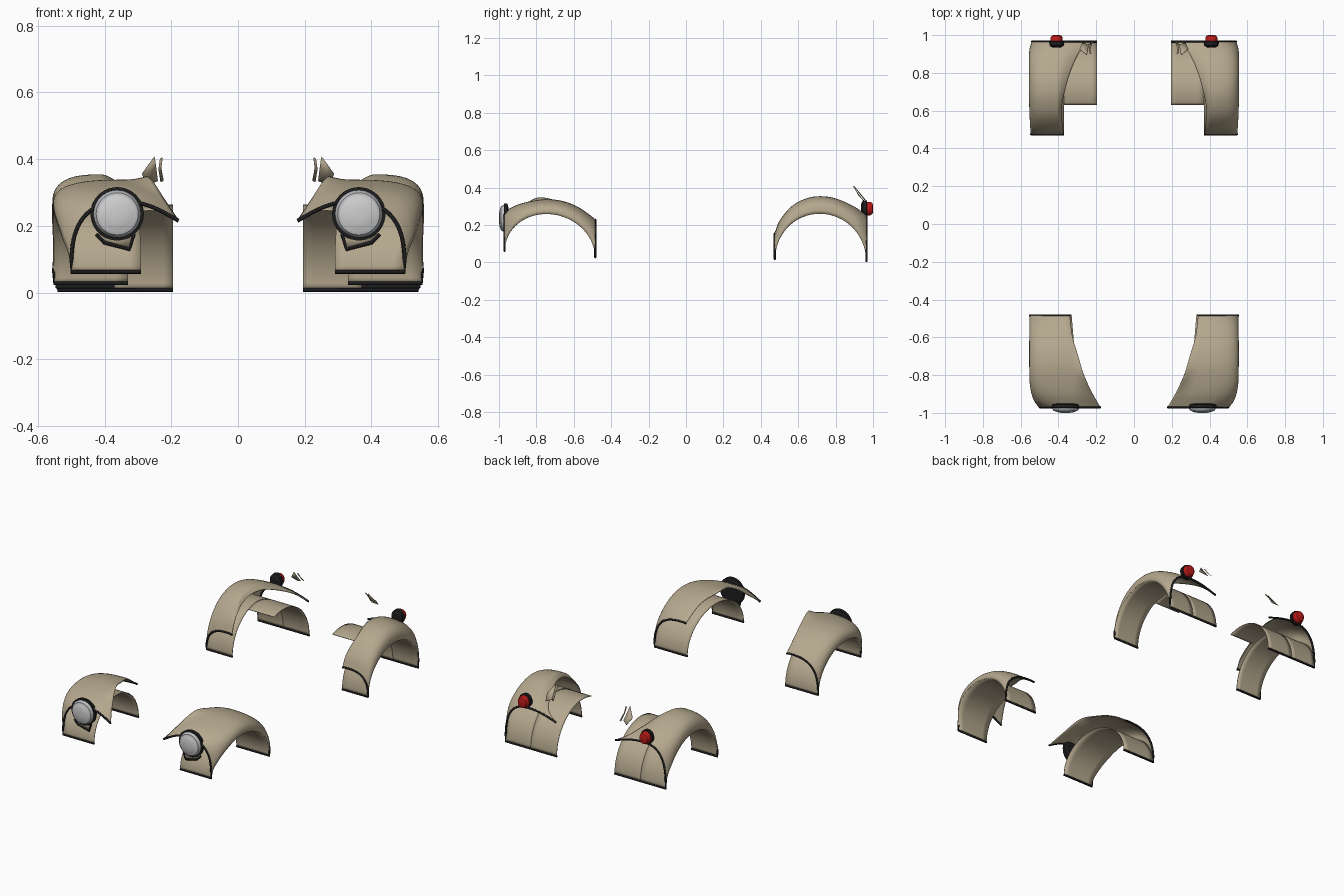
import bpy, math
from mathutils import Vector

if "Cube" in bpy.data.objects:
    bpy.data.objects.remove(bpy.data.objects["Cube"])


def material(name, rgb):
    m = bpy.data.materials.new(name)
    m.diffuse_color = (*rgb, 1)
    m.use_nodes = True
    m.node_tree.nodes["Principled BSDF"].inputs["Base Color"].default_value = m.diffuse_color
    return m


BEIGE = material("beige paint", (0.46, 0.39, 0.27))
BLACK = material("black rubber", (0.012, 0.012, 0.013))
CHROME = material("lamp rim grey", (0.50, 0.51, 0.53))
LENS = material("lens grey", (0.62, 0.62, 0.62))
RED = material("red lens", (0.50, 0.01, 0.01))


def interp(table, y):
    """Smooth interpolation through (y, value) pairs."""
    n = len(table)
    y = min(max(y, table[0][0]), table[-1][0])
    i = next((k for k in range(n - 1) if y <= table[k + 1][0]), n - 2)
    def slope(k):
        a, b = table[max(k - 1, 0)], table[min(k + 1, n - 1)]
        return (b[1] - a[1]) / (b[0] - a[0])
    (y0, v0), (y1, v1) = table[i], table[i + 1]
    h = y1 - y0
    t = (y - y0) / h
    return ((2*t**3 - 3*t*t + 1) * v0 + (t**3 - 2*t*t + t) * h * slope(i)
            + (3*t*t - 2*t**3) * v1 + (t**3 - t*t) * h * slope(i + 1))


def make(name, verts, faces, mats, thick=0.0, indices=None, angle=40):
    """Mesh object, mirrored to the other side of the model."""
    me = bpy.data.meshes.new(name)
    me.from_pydata([tuple(v) for v in verts], [], faces)
    for m in mats:
        me.materials.append(m)
    if indices:
        me.polygons.foreach_set("material_index", indices)
    ob = bpy.data.objects.new(name, me)
    bpy.context.collection.objects.link(ob)
    bpy.ops.object.select_all(action='DESELECT')
    bpy.context.view_layer.objects.active = ob
    ob.select_set(True)
    bpy.ops.object.shade_smooth_by_angle(angle=math.radians(angle))
    if thick:
        s = ob.modifiers.new("thickness", 'SOLIDIFY')
        s.thickness, s.offset = thick, 0
    ob.modifiers.new("mirror", 'MIRROR')
    return ob


def sheet(name, rows):
    n = len(rows[0])
    faces = [(i*n + j, i*n + j + 1, (i+1)*n + j + 1, (i+1)*n + j)
             for i in range(len(rows) - 1) for j in range(n - 1)]
    return make(name, [p for r in rows for p in r], faces, [BEIGE], 0.004)


def bead(name, pts, r=0.006, closed=False):
    """Round black edging along a path lying in an xz plane."""
    pts = [Vector(p) for p in pts]
    n, k, verts = len(pts), 8, []
    for i, p in enumerate(pts):
        a = pts[(i - 1) % n] if closed or i else p
        b = pts[(i + 1) % n] if closed or i < n - 1 else p
        side = (b - a).normalized().cross(Vector((0, 1, 0)))
        for j in range(k):
            t = 2 * math.pi * j / k
            verts.append(p + side * r * math.cos(t) + Vector((0, r * math.sin(t), 0)))
    faces = [(i*k + j, i*k + (j+1) % k, ((i+1) % n)*k + (j+1) % k, ((i+1) % n)*k + j)
             for i in range(n if closed else n - 1) for j in range(k)]
    if not closed:
        faces += [tuple(range(k)), tuple(range((n-1)*k, n*k))]
    return make(name, verts, faces, [BLACK], angle=60)


def lamp(name, cx, cz, profile, mats, sx=1.0, sz=1.0, k=40):
    """Turned lamp about the y axis; profile rows are (y, radius, material)."""
    verts, faces, idx = [], [], []
    for y, r, _ in profile:
        for j in range(k):
            t = 2 * math.pi * j / k
            verts.append((cx + sx*r*math.cos(t), y, cz + sz*r*math.sin(t)))
    for i in range(len(profile) - 1):
        for j in range(k):
            faces.append((i*k + j, i*k + (j+1) % k, (i+1)*k + (j+1) % k, (i+1)*k + j))
            idx.append(profile[i + 1][2])
    last = len(profile) - 1
    faces += [tuple(range(k)), tuple(range(last*k, last*k + k))]
    idx += [profile[0][2], profile[last][2]]
    return make(name, verts, faces, mats, indices=idx, angle=35)


def fender(name, y0, y1, z0, z1, peak, top, outer, inner_x, inner_z, x_top):
    c, a = (y0 + y1) / 2, (y1 - y0) / 2

    def arch(y):
        u = max(-1, min(1, (y - c) / a))
        base = z0 + (z1 - z0) * (u + 1) / 2
        return base + (peak - (z0 + z1) / 2) * math.sqrt(1 - u*u)

    def section(y):
        xi, zi, zt, xo, za = (interp(inner_x, y), interp(inner_z, y),
                              interp(top, y), interp(outer, y), arch(y))
        xt = max(interp(x_top, y), xi + 0.02)
        pts = []
        for j in range(8):
            t = j / 8
            pts.append((xi + (xt - xi)*t, y, zi + (zt - zi)*math.sin(t*math.pi/2)))
        for j in range(17):
            t = j / 16 * math.pi / 2
            pts.append((xt + (xo - xt) * math.sin(t)**0.72, y,
                        za + (zt - za) * max(math.cos(t), 0)**0.72))
        return pts

    ys = [c - a * math.cos(math.pi * i / 40) for i in range(41)]
    sheet(name + "_shell", [section(y) for y in ys])
    return ys, arch, section


# Front fenders
ys, arch, section = fender(
    "front_fender", -0.97, -0.485, 0.062, 0.028, 0.26,
    [(-0.97, 0.272), (-0.9, 0.307), (-0.8, 0.331), (-0.73, 0.336), (-0.65, 0.324),
     (-0.58, 0.296), (-0.52, 0.256), (-0.485, 0.228)],
    [(-0.97, 0.50), (-0.94, 0.525), (-0.88, 0.545), (-0.8, 0.552), (-0.485, 0.552)],
    [(-0.97, 0.178), (-0.9, 0.218), (-0.8, 0.265), (-0.7, 0.295), (-0.6, 0.325), (-0.485, 0.34)],
    [(-0.97, 0.215), (-0.9, 0.275), (-0.8, 0.343), (-0.7, 0.332), (-0.6, 0.302), (-0.485, 0.225)],
    [(-0.97, 0.33), (-0.485, 0.36)])


def liner_row(y, xa, xb, f, n=6):
    return [(xa + (xb - xa)*j/n, y, f(y)) for j in range(n + 1)]


def front_liner_x(y):
    return 0.29 + 0.04 * (y + 0.97) / 0.485


sheet("front_wheel_arch", [liner_row(y, front_liner_x(y), section(y)[-1][0], arch) for y in ys])
for label, y, zb in (("front", -0.97, 0.062), ("rear", -0.485, 0.028)):
    bead("front_fender_%s_edging" % label, section(y) + [(front_liner_x(y), y, zb)])

# Rear fenders
ys, arch, section = fender(
    "rear_fender", 0.475, 0.965, 0.018, 0.008, 0.262,
    [(0.475, 0.155), (0.5, 0.22), (0.57, 0.302), (0.65, 0.342), (0.72, 0.352),
     (0.8, 0.34), (0.9, 0.296), (0.965, 0.252)],
    [(0.475, 0.545), (0.6, 0.552), (0.8, 0.555), (0.92, 0.552), (0.965, 0.54)],
    [(0.475, 0.372), (0.6, 0.385), (0.75, 0.355), (0.88, 0.305), (0.94, 0.26), (0.965, 0.2)],
    [(0.475, 0.15), (0.5, 0.212), (0.57, 0.28), (0.65, 0.32), (0.75, 0.325),
     (0.88, 0.28), (0.94, 0.245), (0.965, 0.213)],
    [(0.475, 0.40), (0.75, 0.41), (0.965, 0.38)])
sheet("rear_wheel_arch", [liner_row(y, 0.37, section(y)[-1][0], arch) for y in ys])
inner_ys = [0.63] + [y for y in ys if y > 0.64]
sheet("rear_inner_arch", [liner_row(y, 0.195, 0.37, arch) for y in inner_ys])
bead("rear_fender_front_edging", section(0.475) + [(0.37, 0.475, 0.018)])
bead("rear_fender_rear_edging", section(0.965) + [(0.195, 0.965, 0.008)])

# Headlamps: black bowl, grey rim, pale lens
lamp("headlamp", 0.362, 0.236,
     [(-0.950, 0.060, 0), (-0.955, 0.079, 0), (-0.972, 0.080, 0), (-0.974, 0.071, 0),
      (-0.980, 0.070, 1), (-0.990, 0.063, 1), (-0.991, 0.056, 1),
      (-0.996, 0.045, 2), (-1.0, 0.022, 2)], [BLACK, CHROME, LENS])
# Lamp mounting tongue below each headlamp
tongue = [(0.425, -0.968, 0.175), (0.40, -0.968, 0.150), (0.325, -0.968, 0.130),
          (0.312, -0.968, 0.175)]
make("headlamp_mount", tongue, [(0, 1, 2, 3)], [BEIGE], 0.004)
bead("headlamp_mount_edging", tongue, 0.006)

# Tail lamps: black base, red lens
lamp("tail_lamp", 0.41, 0.288,
     [(0.935, 0.024, 0), (0.945, 0.042, 0), (0.966, 0.044, 0), (0.968, 0.036, 0),
      (0.985, 0.036, 1), (0.996, 0.030, 1), (1.0, 0.018, 1)], [BLACK, RED], 0.9, 1.0, 24)

# Small bracket plates inboard of the tail lamps
make("rear_bracket_plate",
     [(0.250, 0.895, 0.408), (0.288, 0.925, 0.355), (0.272, 0.962, 0.322), (0.240, 0.945, 0.335),
      (0.245, 0.915, 0.375)], [(0, 1, 4), (1, 2, 3, 4)], [BEIGE], 0.003)
make("rear_bracket_strip",
     [(0.226, 0.90, 0.405), (0.234, 0.905, 0.40), (0.238, 0.93, 0.37), (0.230, 0.925, 0.372),
      (0.232, 0.960, 0.332), (0.223, 0.955, 0.335)],
     [(0, 1, 2, 3), (3, 2, 4, 5)], [BEIGE], 0.003)
